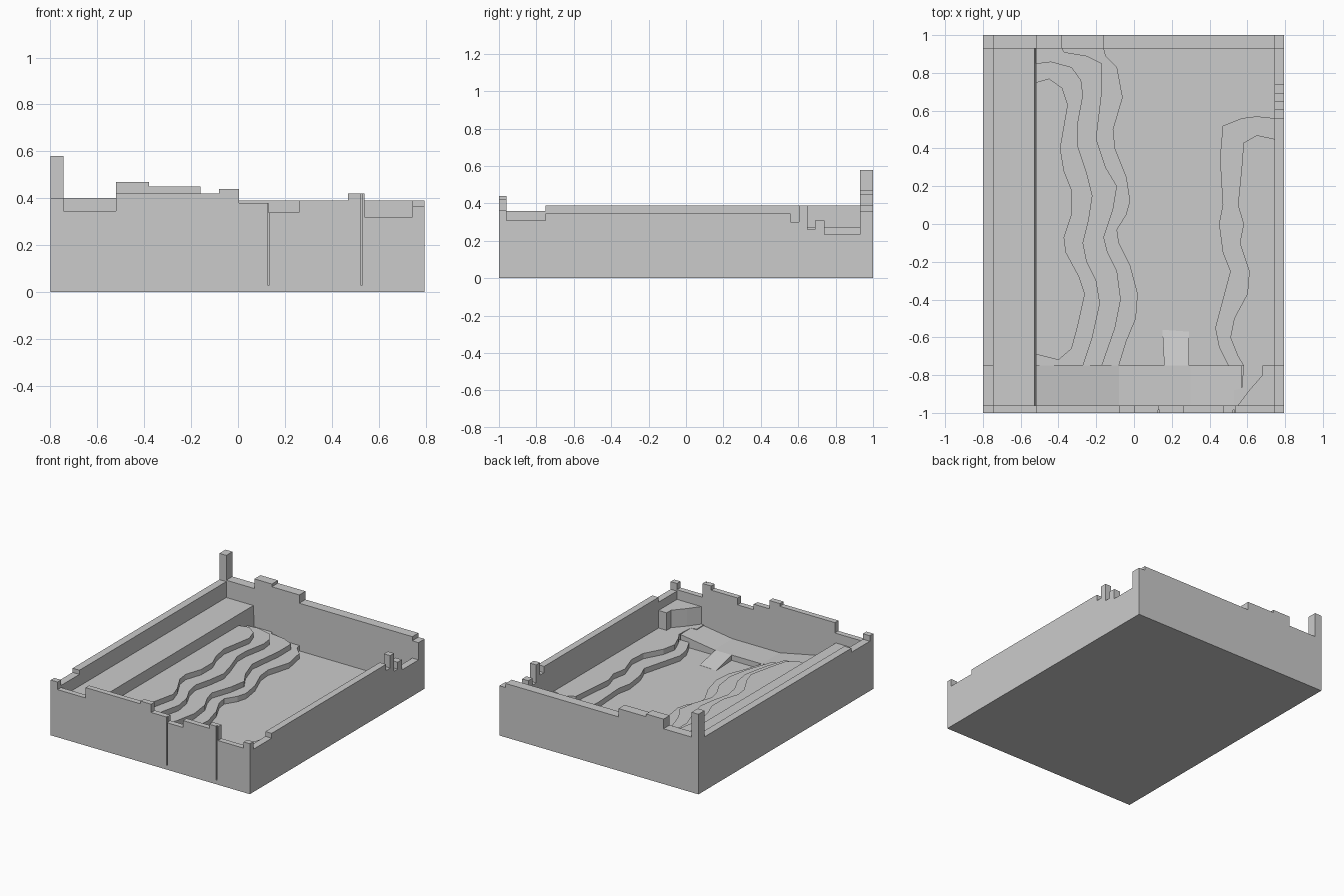
import bpy, bmesh

if "Cube" in bpy.data.objects:
    bpy.data.objects.remove(bpy.data.objects["Cube"])


def finish(name, bm):
    bmesh.ops.recalc_face_normals(bm, faces=bm.faces)
    me = bpy.data.meshes.new(name)
    bm.to_mesh(me)
    bm.free()
    ob = bpy.data.objects.new(name, me)
    bpy.context.collection.objects.link(ob)
    return ob


def loft(name, ring_a, ring_b):
    """Closed solid between two matching outlines."""
    bm = bmesh.new()
    a = [bm.verts.new(p) for p in ring_a]
    b = [bm.verts.new(p) for p in ring_b]
    bm.faces.new(a)
    bm.faces.new(b)
    for i in range(len(a)):
        j = (i + 1) % len(a)
        bm.faces.new((a[i], a[j], b[j], b[i]))
    return finish(name, bm)


def prism(name, pts, z0, z1):
    """Extrude an outline upward; z1 may be a number or a function of (x, y)."""
    top = z1 if callable(z1) else (lambda x, y: z1)
    return loft(name, [(x, y, z0) for x, y in pts], [(x, y, top(x, y)) for x, y in pts])


def rect(x0, x1, y0, y1):
    return [(x0, y0), (x1, y0), (x1, y1), (x0, y1)]


def wall(name, axis, a, b, cuts):
    """Stepped wall as one silhouette: cuts = [(start, height), ..., (end, None)]."""
    prof = [(cuts[0][0], 0)]
    for (s, h), (e, _) in zip(cuts, cuts[1:]):
        prof += [(s, h), (e, h)]
    prof.append((cuts[-1][0], 0))
    place = (lambda s, z, t: (s, t, z)) if axis == 'x' else (lambda s, z, t: (t, s, z))
    return loft(name, *[[place(s, z, t) for s, z in prof] for t in (a, b)])


# Solid base, whose top is the river bed
FLOOR, STEP = 0.045, 0.039
prism("river_bed", rect(-0.745, 0.745, -0.96, 0.93), 0, FLOOR)

# Outer walls with stepped tops
wall("back_wall", 'x', 0.93, 1.0,
     [(-0.8, 0.58), (-0.745, 0.40), (-0.52, 0.47), (-0.38, 0.45), (-0.16, 0.39),
      (0.745, 0.36), (0.795, None)])
wall("left_wall", 'y', -0.8, -0.745, [(-0.96, 0.36), (-0.75, 0.39), (0.93, None)])
wall("right_wall", 'y', 0.745, 0.795,
     [(-0.96, 0.31), (-0.75, 0.345), (0.56, 0.30), (0.605, 0.39), (0.65, 0.26),
      (0.69, 0.31), (0.74, 0.235), (0.93, None)])

# Front wall with two narrow vertical grooves
front_wall = wall("front_wall", 'x', -1.0, -0.96, [
    (-0.8, 0.40), (-0.745, 0.345), (-0.52, 0.42), (-0.08, 0.44), (0.005, 0.38),
    (0.13, 0.34), (0.26, 0.39), (0.47, 0.42), (0.54, 0.32), (0.745, 0.365), (0.795, None)])
for gx in (0.13, 0.527):
    g = prism("groove_cutter", rect(gx - 0.004, gx + 0.004, -1.05, -0.985), 0.03, 0.5)
    g.hide_render = True
    g.hide_viewport = True
    m = front_wall.modifiers.new("groove", 'BOOLEAN')
    m.operation = 'DIFFERENCE'
    m.solver = 'EXACT'
    m.object = g

# Left bench, its river side leaning slightly
loft("left_bench",
     [(x, y, FLOOR) for x, y in rect(-0.745, -0.518, -0.96, 0.93)],
     [(x, y, 0.275) for x, y in rect(-0.745, -0.528, -0.96, 0.93)])

# Left bank: four stacked wavy layers
bank_a = [(-.52, .75), (-.45, .77), (-.38, .72), (-.35, .63), (-.39, .4), (-.37, .28),
          (-.33, .18), (-.33, .05), (-.37, -.07), (-.36, -.15), (-.29, -.28),
          (-.26, -.37), (-.3, -.55), (-.33, -.66), (-.4, -.72), (-.52, -.69)]
bank_b = [(-.52, .85), (-.44, .86), (-.33, .83), (-.28, .76), (-.27, .68), (-.3, .52),
          (-.3, .42), (-.25, .27), (-.22, .15), (-.24, .02), (-.27, -.1), (-.25, -.2),
          (-.2, -.3), (-.18, -.42), (-.22, -.6), (-.27, -.75), (-.52, -.75)]
bank_c = [(-.52, .93), (-.38, .93), (-.37, .91), (-.25, .89), (-.17, .85), (-.17, .7),
          (-.2, .45), (-.15, .3), (-.09, .2), (-.11, .08), (-.16, -.07), (-.14, -.15),
          (-.09, -.25), (-.07, -.4), (-.1, -.55), (-.17, -.75), (-.52, -.75)]
bank_d = [(-.52, .93), (-.16, .93), (-.15, .89), (-.09, .83), (-.06, .67), (-.11, .5),
          (-.1, .4), (-.04, .25), (-.02, .12), (-.04, .05), (-.09, -.03), (-.08, -.1),
          (-.02, -.22), (.02, -.37), (.01, -.5), (-.04, -.62), (-.08, -.75), (-.52, -.75)]
for i, outline in enumerate((bank_d, bank_c, bank_b, bank_a)):
    prism(f"left_bank_layer_{i + 1}", outline, FLOOR + STEP * i, FLOOR + STEP * (i + 1))

# Right bank: two wavy layers
right_low = [(.745, .56), (.65, .57), (.57, .56), (.47, .52), (.455, .35), (.47, .1),
             (.45, 0), (.47, -.15), (.51, -.25), (.47, -.4), (.43, -.55), (.45, -.65),
             (.5, -.75), (.745, -.75)]
right_high = [(.745, .45), (.65, .47), (.58, .43), (.57, .3), (.55, .1), (.58, 0),
              (.56, -.1), (.61, -.25), (.6, -.37), (.53, -.5), (.51, -.6), (.55, -.7),
              (.58, -.75), (.57, -.87), (.53, -.88), (.53, -.96), (.745, -.96)]
prism("right_bank_layer_1", right_low, FLOOR, FLOOR + STEP)
prism("right_bank_layer_2", right_high, FLOOR, FLOOR + 2 * STEP)

# Raised block in the front right corner
prism("corner_block", [(.745, -.75), (.68, -.75), (.68, -.8), (.61, -.88), (.55, -.96),
                       (.745, -.96)], FLOOR, 0.25)

# Road along the front: rises to the left bench, level in the middle, rises to the right bank
ROAD = FLOOR + STEP
prism("road_left_slope", rect(-0.52, -0.08, -0.96, -0.75), FLOOR,
      lambda x, y: ROAD if x > -0.3 else ROAD + 0.09)
prism("road_middle", rect(-0.08, 0.3, -0.96, -0.75), FLOOR, ROAD)
prism("road_right_slope", rect(0.3, 0.57, -0.96, -0.75), FLOOR,
      lambda x, y: ROAD if x < 0.4 else ROAD + STEP)

# Ramp from the road into the river bed
prism("ramp", [(0.16, -0.75), (0.29, -0.75), (0.29, -0.57), (0.15, -0.56)], FLOOR - 0.02,
      lambda x, y: ROAD if y < -0.7 else FLOOR + 0.001)
